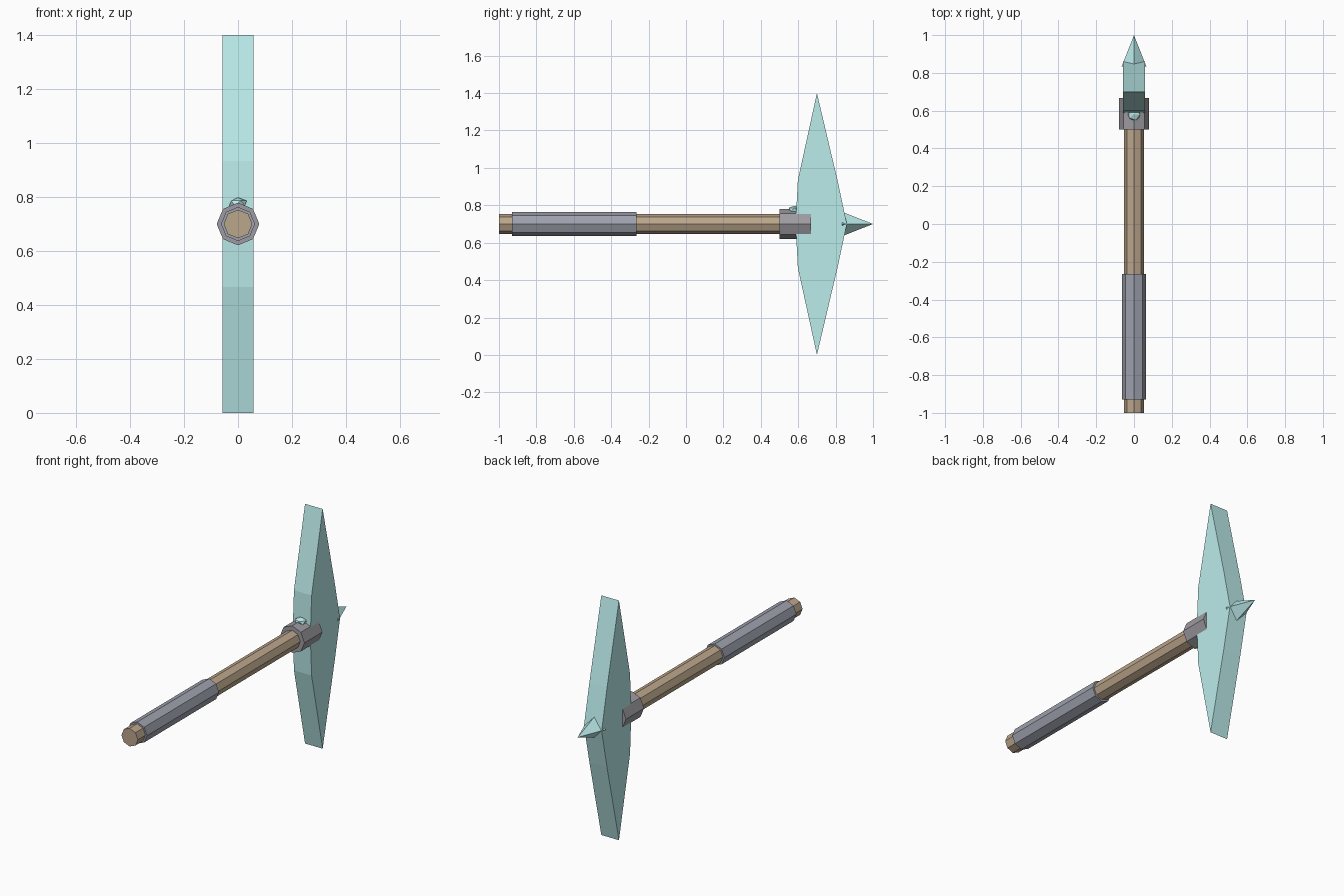
import bpy, bmesh
from math import pi
from mathutils import Matrix

if "Cube" in bpy.data.objects:
    bpy.data.objects.remove(bpy.data.objects["Cube"])

AXIS_Z = 0.70  # height of the handle axis


def material(name, rgb):
    m = bpy.data.materials.new(name)
    m.diffuse_color = (*rgb, 1)
    m.use_nodes = True
    m.node_tree.nodes["Principled BSDF"].inputs["Base Color"].default_value = m.diffuse_color
    return m


wood = material("wood", (0.50, 0.38, 0.26))
wrap = material("wrap", (0.34, 0.36, 0.42))
metal = material("metal", (0.34, 0.33, 0.36))
crystal = material("crystal", (0.50, 0.84, 0.83))


def finish(bm, name, mat):
    bmesh.ops.recalc_face_normals(bm, faces=bm.faces)
    mesh = bpy.data.meshes.new(name)
    bm.to_mesh(mesh)
    bm.free()
    mesh.materials.append(mat)
    obj = bpy.data.objects.new(name, mesh)
    bpy.context.collection.objects.link(obj)
    return obj


def rod(name, y0, y1, r0, r1, sides, mat):
    """Prism or cone along y with a corner pointing up."""
    bm = bmesh.new()
    bmesh.ops.create_cone(bm, cap_ends=True, segments=sides, radius1=r0,
                          radius2=r1, depth=y1 - y0,
                          matrix=Matrix.Translation((0, (y0 + y1) / 2, AXIS_Z))
                          @ Matrix.Rotation(-pi / 2, 4, 'X'))
    return finish(bm, name, mat)


# Shaft, wrapped grip, head collar and front spike
rod("handle", -1.0, 0.62, 0.053, 0.053, 8, wood)
rod("grip", -0.93, -0.265, 0.063, 0.063, 8, wrap)
rod("collar", 0.50, 0.667, 0.079, 0.079, 8, metal)
rod("spike", 0.835, 1.0, 0.065, 0.0, 4, crystal)

# Double-ended blade: side profile (y, z offset) extruded across x
profile = [(0.70, 0.70), (0.598, 0.234), (0.586, 0.0), (0.598, -0.234),
           (0.70, -0.70), (0.81, -0.234), (0.86, 0.0), (0.81, 0.234)]
bm = bmesh.new()
face = bm.faces.new([bm.verts.new((-0.057, y, AXIS_Z + z)) for y, z in profile])
ext = bmesh.ops.extrude_face_region(bm, geom=[face])
bmesh.ops.translate(bm, vec=(0.114, 0, 0),
                    verts=[v for v in ext["geom"] if isinstance(v, bmesh.types.BMVert)])
finish(bm, "blade", crystal)

# Small gem set on top of the collar
bm = bmesh.new()
bmesh.ops.create_icosphere(bm, subdivisions=1, radius=1,
                           matrix=Matrix.Translation((0, 0.58, 0.777))
                           @ Matrix.Diagonal((0.036, 0.036, 0.021, 1)))
finish(bm, "gem", crystal)
